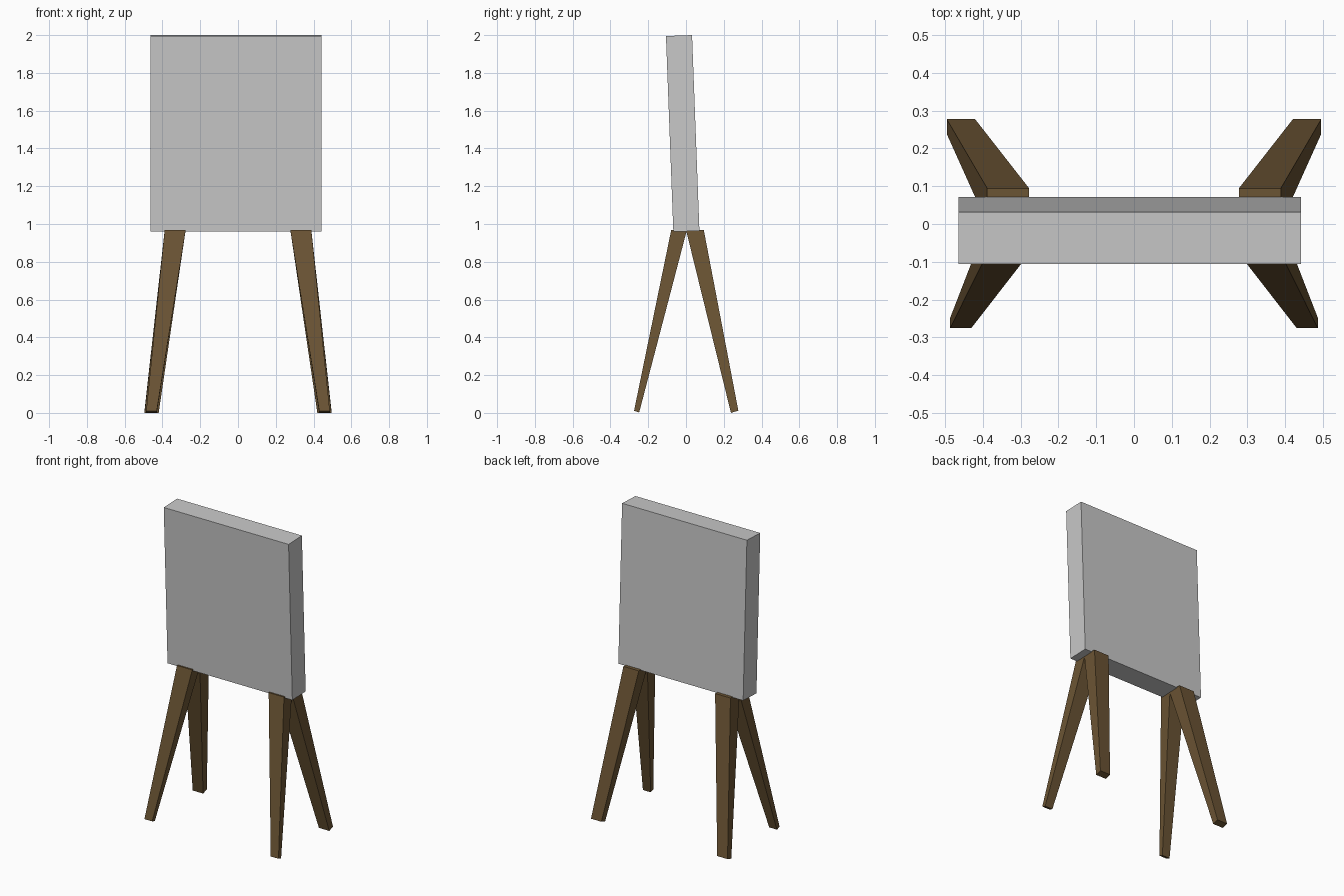
import bpy, bmesh

if "Cube" in bpy.data.objects:
    bpy.data.objects.remove(bpy.data.objects["Cube"])


def material(name, rgb):
    m = bpy.data.materials.new(name)
    m.diffuse_color = (*rgb, 1.0)
    m.use_nodes = True
    m.node_tree.nodes["Principled BSDF"].inputs["Base Color"].default_value = m.diffuse_color
    return m


grey = material("grey panel", (0.58, 0.58, 0.58))
brown = material("brown wood", (0.147, 0.089, 0.034))


def hexahedron(name, lower, upper, mat):
    """Solid between two matching four-point rings."""
    bm = bmesh.new()
    a = [bm.verts.new(p) for p in lower]
    b = [bm.verts.new(p) for p in upper]
    bm.faces.new(a)
    bm.faces.new(b)
    for i in range(4):
        j = (i + 1) % 4
        bm.faces.new((a[i], a[j], b[j], b[i]))
    bmesh.ops.recalc_face_normals(bm, faces=bm.faces)
    mesh = bpy.data.meshes.new(name)
    bm.to_mesh(mesh)
    bm.free()
    mesh.materials.append(mat)
    ob = bpy.data.objects.new(name, mesh)
    bpy.context.collection.objects.link(ob)
    return ob


def ring(x0, x1, outer, inner):
    """Four points from an x range and two (y, z) edges."""
    (yo, zo), (yi, zi) = outer, inner
    return [(x0, yo, zo), (x1, yo, zo), (x1, yi, zi), (x0, yi, zi)]


# Thick panel leaning slightly towards the front
hexahedron("back_panel",
           ring(-0.464, 0.441, (-0.067, 0.959), (0.071, 0.964)),
           ring(-0.464, 0.441, (-0.106, 1.995), (0.032, 2.0)), grey)

# Tapered splayed legs: foot outer x, foot inner x, foot edges, top edges
legs = {
    "front_leg": (0.486, 0.43, (-0.275, 0.011), (-0.248, 0.002),
                  (-0.078, 0.969), (0.005, 0.969)),
    "rear_leg": (0.495, 0.42, (0.277, 0.012), (0.238, 0.0),
                 (0.094, 0.969), (0.0, 0.969)),
}
for name, (xo, xi, foot_out, foot_in, top_out, top_in) in legs.items():
    for side, s in (("left", -1), ("right", 1)):
        hexahedron(f"{name}_{side}",
                   ring(s * xo, s * xi, foot_out, foot_in),
                   ring(s * 0.388, s * 0.277, top_out, top_in), brown)
